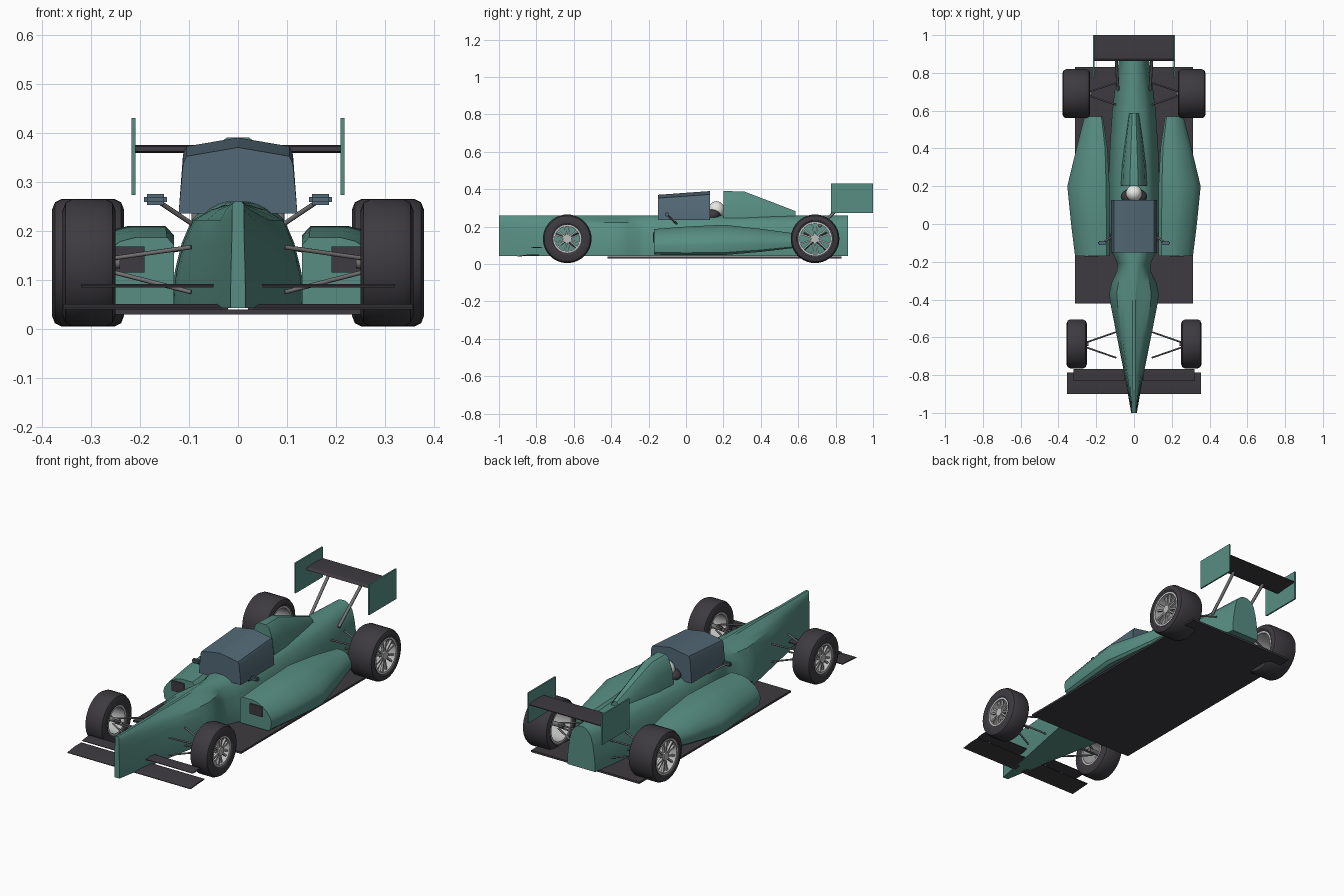
import bpy, bmesh, math
from mathutils import Vector, Matrix

if "Cube" in bpy.data.objects:
    bpy.data.objects.remove(bpy.data.objects["Cube"])


def material(name, rgb):
    m = bpy.data.materials.new(name)
    m.diffuse_color = (*rgb, 1)
    m.use_nodes = True
    m.node_tree.nodes["Principled BSDF"].inputs["Base Color"].default_value = m.diffuse_color
    return m


TEAL = material("teal paint", (0.095, 0.27, 0.225))
DARK = material("dark rubber and carbon", (0.047, 0.043, 0.050))
GLASS = material("blue grey glass", (0.085, 0.14, 0.18))
STEEL = material("grey steel", (0.17, 0.165, 0.165))
ALLOY = material("pale alloy", (0.50, 0.51, 0.50))
WHITE = material("white helmet", (0.80, 0.80, 0.77))


def finish(bm, name, mats, angle=30):
    bmesh.ops.remove_doubles(bm, verts=bm.verts, dist=1e-5)
    bmesh.ops.recalc_face_normals(bm, faces=bm.faces)
    me = bpy.data.meshes.new(name)
    bm.to_mesh(me)
    bm.free()
    ob = bpy.data.objects.new(name, me)
    bpy.context.collection.objects.link(ob)
    for m in mats if isinstance(mats, list) else [mats]:
        me.materials.append(m)
    bpy.context.view_layer.objects.active = ob
    ob.select_set(True)
    bpy.ops.object.shade_smooth_by_angle(angle=math.radians(angle))
    ob.select_set(False)
    return ob


def loft(bm, rings, caps=True, closed=True):
    """Skin a list of rings of points."""
    vs = [[bm.verts.new(p) for p in ring] for ring in rings]
    n = len(vs[0])
    for a, b in zip(vs, vs[1:]):
        for i in range(n if closed else n - 1):
            j = (i + 1) % n
            bm.faces.new((a[i], a[j], b[j], b[i]))
    if caps:
        bm.faces.new(vs[0])
        bm.faces.new(vs[-1])


def add_box(bm, lo, hi, mat=Matrix()):
    lo, hi = Vector(lo), Vector(hi)
    size = hi - lo
    m = mat @ Matrix.Translation((lo + hi) / 2) @ Matrix.Diagonal((*size, 1))
    bmesh.ops.create_cube(bm, size=1, matrix=m)


def box(name, lo, hi, mat):
    bm = bmesh.new()
    add_box(bm, lo, hi)
    return finish(bm, name, mat)


def rods(name, pairs, r, mat):
    bm = bmesh.new()
    for a, b in pairs:
        a, b = Vector(a), Vector(b)
        d = b - a
        m = Matrix.Translation((a + b) / 2) @ d.to_track_quat('Z', 'Y').to_matrix().to_4x4()
        bmesh.ops.create_cone(bm, cap_ends=True, segments=8, radius1=r, radius2=r,
                              depth=d.length, matrix=m)
    return finish(bm, name, mat, 50)


def ellipsoid(name, loc, radii, mat):
    bm = bmesh.new()
    bmesh.ops.create_uvsphere(bm, u_segments=20, v_segments=12, radius=1,
                              matrix=Matrix.Translation(loc) @ Matrix.Diagonal((*radii, 1)))
    return finish(bm, name, mat, 60)


def mirrored_ring(y, half):
    """Full ring from half-profile points running from top to bottom."""
    return [(x, y, z) for x, z in half] + [(-x, y, z) for x, z in reversed(half)]


# Main body: constant height, varying width (y, half width, top half width)
stations = [(-1, .015, .012), (-.8, .05, .014), (-.6, .09, .014), (-.42, .125, .016),
            (-.37, .131, .018), (-.31, .118, .02), (-.25, .09, .025), (-.21, .088, .03),
            (-.15, .115, .04), (0, .135, .05), (.2, .135, .05), (.4, .128, .045),
            (.6, .115, .035), (.74, .098, .03), (.865, .08, .028)]
bm = bmesh.new()
rings = []
for y, w, t in stations:
    k = max(.7 * w, t)
    rings.append(mirrored_ring(y, [(t * .5, .26), (t, .254), ((k + t) / 2, .243), (k, .222),
                                   (w * .85, .175), (w * .95, .12), (w, .08), (w, .043)]))
loft(bm, rings)
finish(bm, "body", TEAL)

# Engine air box, sloping to the rear
bm = bmesh.new()
loft(bm, [mirrored_ring(y, [(t * .6, z), (t, z - .012), (w, (z + .25) / 2), (w * 1.15, .245)])
          for y, w, t, z in ((.2, .06, .038, .39), (.31, .055, .032, .388),
                             (.45, .04, .024, .335), (.585, .024, .016, .283))])
finish(bm, "air_box", TEAL)

# Flat floor
box("floor", (-.312, -.42, .03), (.312, .832, .04), DARK)

# Canopy with a shallow roof ridge
bm = bmesh.new()
loft(bm, [mirrored_ring(y, [(0.0005, z), (.105, z - .018), (.112, z - .034), (.121, .235)])
          for y, z in ((-.15, .37), (.127, .39))])
finish(bm, "canopy", GLASS, 20)

# Driver
ellipsoid("helmet", (0, .163, .29), (.043, .043, .046), WHITE)
ellipsoid("driver_shoulders", (0, .145, .262), (.068, .045, .035), DARK)


def wheel(label, s, y, x0, x1, rim):
    """Tyre and spoked rim spun round the x axis; x0 inner side, x1 outer side."""
    R, zc, n = .13, .135, 40

    def spin(bm, profile, closed):
        loft(bm, [[(s * x, y + r * math.cos(a), zc + r * math.sin(a)) for x, r in profile]
                  for a in (2 * math.pi * i / n for i in range(n + 1))], False, closed)
    bm = bmesh.new()
    spin(bm, [(x0 + .008, rim), (x0, rim + .012), (x0, R - .022), (x0 + .006, R - .007),
              (x0 + .02, R), (x1 - .02, R), (x1 - .006, R - .007), (x1, R - .022),
              (x1, rim + .012), (x1 - .008, rim)], True)
    finish(bm, label + "_tyre", DARK)
    bm = bmesh.new()
    spin(bm, [(x0 + .006, rim + .003), (x0 + .006, rim - .006),
              (x1 - .006, rim - .006), (x1 - .006, rim + .003)], True)
    xc = x1 - .02
    centre = Matrix.Translation((s * xc, y, zc))
    bmesh.ops.create_cone(bm, cap_ends=True, segments=20, radius1=.022, radius2=.022, depth=.024,
                          matrix=centre @ Matrix.Rotation(math.pi / 2, 4, 'Y'))
    for i in range(6):
        for off in (-.2, .2):
            rot = Matrix.Rotation(i * math.pi / 3 + off, 4, 'X')
            add_box(bm, (-.006, -.004, .01), (.006, .004, rim - .003), centre @ rot)
    finish(bm, label + "_rim", ALLOY)
    rods(label + "_axle", [((s * (x0 - .01), y, zc), (s * xc, y, zc))], .012, STEEL)


for s, side in ((-1, "left"), (1, "right")):
    # Side pods with dark inlets
    bm = bmesh.new()
    rings = []
    for y, xi, xo, zb, zt in ((-.17, .13, .312, .05, .187), (0, .13, .333, .048, .2),
                              (.2, .13, .353, .048, .21), (.4, .14, .305, .065, .188),
                              (.57, .165, .262, .085, .165)):
        w, h = xo - xi, zt - zb
        prof = [(0, 0), (0, .88), (.08, 1), (.42, 1), (.6, .94), (.85, .72), (.97, .5),
                (1, .35), (.97, .08), (.9, 0)]
        rings.append([(s * (xi + a * w), y, zb + b * h) for a, b in prof])
    loft(bm, rings)
    finish(bm, side + "_side_pod", TEAL, 35)
    xs = sorted((s * .19, s * .262))
    box(side + "_pod_inlet", (xs[0], -.176, .115), (xs[1], -.168, .168), DARK)

    wheel(side + "_front", s, -.635, .25, .357, .072)
    wheel(side + "_rear", s, .69, .232, .379, .087)

    # Suspension arms
    arms = []
    for yc, d, xi, xo in ((-.64, .068, .095, .27), (.69, .06, .09, .25)):
        for k in (-1, 1):
            arms += [((s * xi, yc + k * d, .167), (s * xo, yc + k * .007, .142)),
                     ((s * xi, yc + k * d, .075), (s * xo, yc + k * .007, .12))]
    rods(side + "_suspension", arms, .0045, STEEL)

    # Mirror on its stalk
    rods(side + "_mirror_stalk", [((s * .095, -.05, .215), (s * .165, -.1, .262))], .005, STEEL)
    bm = bmesh.new()
    add_box(bm, (s * .168 - .023, -.112, .253), (s * .168 + .023, -.09, .275))
    bmesh.ops.bevel(bm, geom=bm.edges[:], offset=.006, segments=2, affect='EDGES')
    finish(bm, side + "_mirror", GLASS)

    # Front wing: main plane with a raised flap behind it
    for name, xi, xo, ya, yb, z, drop in (("main", .02, .356, -.9, -.785, .049, .006),
                                          ("flap", .05, .32, -.83, -.768, .09, .002)):
        bm = bmesh.new()
        loft(bm, [[(s * x, ya, z - drop), (s * x, (ya + yb) / 2, z + .002), (s * x, yb, z + .002),
                   (s * x, yb, z - .002), (s * x, (ya + yb) / 2, z - .005),
                   (s * x, ya, z - drop - .003)] for x in (xi, xo)])
        finish(bm, side + "_front_wing_" + name, DARK)

    # Rear wing end plate and strut
    xs = sorted((s * .209, s * .217))
    box(side + "_wing_end_plate", (xs[0], .775, .273), (xs[1], 1, .43), TEAL)
    rods(side + "_wing_strut", [((s * .085, .71, .2), (s * .095, .89, .364))], .008, STEEL)

# Rear wing plane
bm = bmesh.new()
loft(bm, [[(x, .862, .362), (x, .875, .372), (x, .93, .375), (x, 1, .371), (x, 1, .367),
           (x, .93, .364), (x, .875, .359)] for x in (-.21, .21)])
finish(bm, "rear_wing", DARK)
